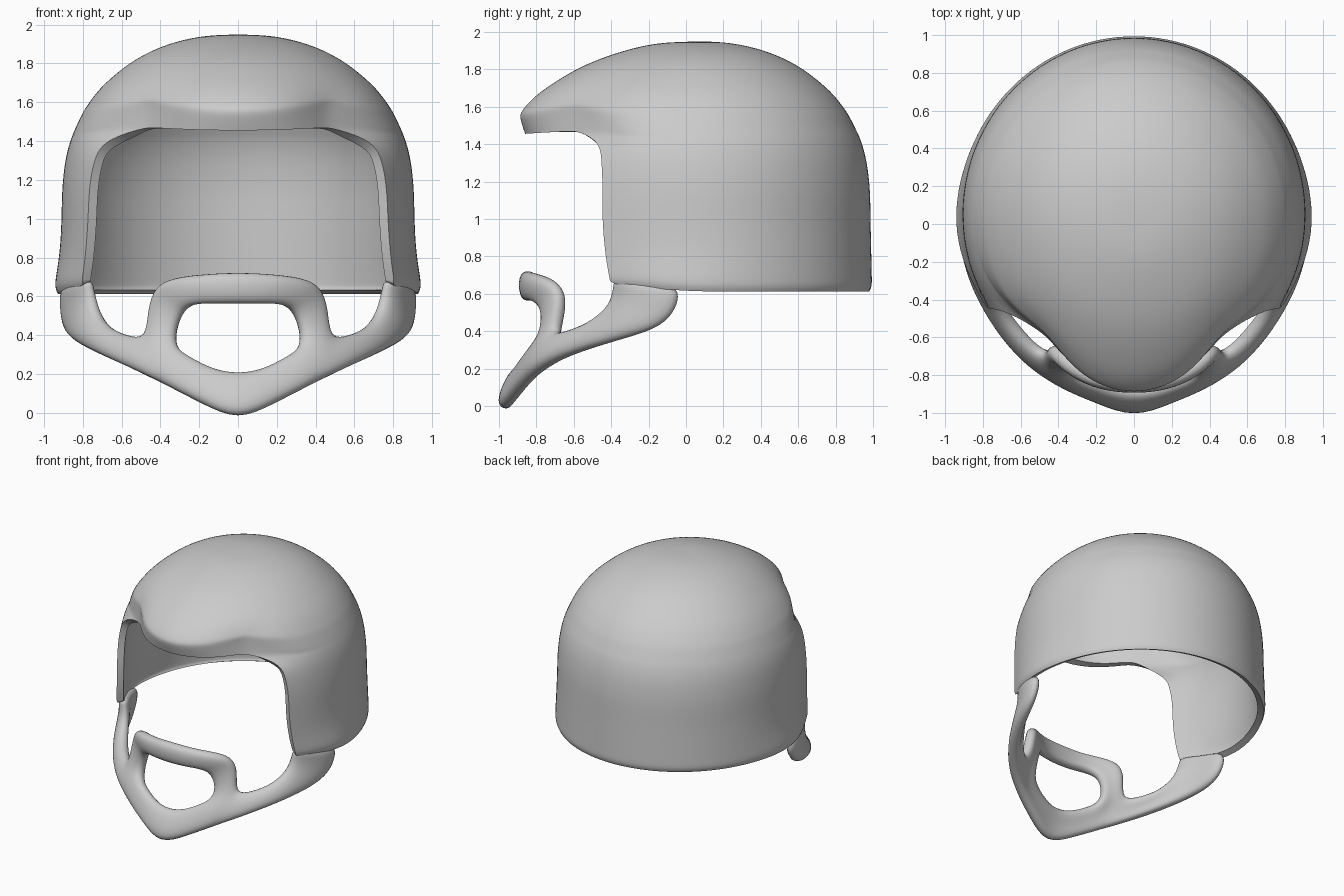
import bpy, bmesh, math

if "Cube" in bpy.data.objects:
    bpy.data.objects.remove(bpy.data.objects["Cube"])

grey = bpy.data.materials.new("plain grey")
grey.diffuse_color = (0.6, 0.6, 0.6, 1)
grey.use_nodes = True
grey.node_tree.nodes["Principled BSDF"].inputs["Base Color"].default_value = grey.diffuse_color


def finish(name, bm, mods):
    """Mirror the half mesh, apply the modifiers in order, smooth it."""
    me = bpy.data.meshes.new(name)
    bm.to_mesh(me)
    bm.free()
    me.materials.append(grey)
    ob = bpy.data.objects.new(name, me)
    bpy.context.collection.objects.link(ob)
    m = ob.modifiers.new("mirror", 'MIRROR')
    m.use_clip = True
    for kind, value in mods:
        m = ob.modifiers.new(kind.lower(), kind)
        if kind == 'SUBSURF':
            m.levels = m.render_levels = value
        else:
            m.thickness, m.offset = value, -1
    bpy.ops.object.select_all(action='DESELECT')
    ob.select_set(True)
    bpy.context.view_layer.objects.active = ob
    for m in list(ob.modifiers):
        bpy.ops.object.modifier_apply(modifier=m.name)
    bpy.ops.object.shade_smooth_by_angle(angle=math.radians(45))
    return ob


def dome(z):
    """Relative width of the shell at a height: upright wall, rounded crown."""
    h = max(0, (z - 1.1) / .852)
    return (1 - h ** 2.2) ** (1 / 2.2)


# Shell rows: height, front reach, angle of the face opening edge,
# depth of the dent beside the visor
ROWS = [
    (1.944, .16, 50, 0), (1.928, .27, 50, 0), (1.90, .38, 50, 0), (1.86, .505, 50, 0),
    (1.80, .645, 50, .005), (1.70, .805, 49, .03), (1.635, .885, 47, .065),
    (1.57, .94, 44, .105), (1.54, .945, 42, .12), (1.455, .915, 39, .115),
    (1.435, .91, 49, .09), (1.385, .92, 55.5, .06), (1.30, .93, 57, .03),
    (1.15, .93, 57.7, .015), (1.00, .935, 57.7, .005), (.82, .915, 58.2, 0),
    (.69, .90, 58.7, 0), (.64, .90, 59.5, 0), (.612, .895, 59.5, 0)]
FRONT, BACK, LIP = 7, 11, 9

bm = bmesh.new()
crown = bm.verts.new((0, .09, 1.95))
grid = []
for z, f, edge, dent in ROWS:
    row = []
    flare = max(0, min(1, (1.0 - z) / .35))
    tuck = .985 if z < .62 else 1
    a = (.914 + .018 * flare) * dome(z) * tuck
    b = (.942 + .008 * flare) * dome(z) * tuck
    for j in range(FRONT + BACK + 1):
        t = edge * j / FRONT if j <= FRONT else edge + (180 - edge) * (j - FRONT) / BACK
        r = 1 - dent * math.exp(-((t - 43) / (14 if t > 43 else 22)) ** 2)
        if z < .7:                                   # lower corner flares at the ear
            r += .02 * math.exp(-((t - 86) / 18) ** 2)
        c, s = math.cos(math.radians(t)), math.sin(math.radians(t))
        x = 0 if j in (0, FRONT + BACK) else a * r * s
        y = .05 - (f if c > 0 else b) * r * c
        zz = z
        if z < .7:                                   # lower edge lifts to the front
            zz += .04 * max(0, -y / .4)
        elif 1.45 < z < 1.6 and y < 0:               # visor lip arches at the sides
            rise = .04 if z > 1.5 else .015
            zz += rise * min(1, (x / .45) ** 2) * max(0, min(1, (65 - t) / 20))
        row.append(bm.verts.new((x, y, zz)))
    grid.append(row)
for j in range(FRONT + BACK):
    bm.faces.new((crown, grid[0][j], grid[0][j + 1]))
    for i in range(len(ROWS) - 1):
        if j >= FRONT or i < LIP:                    # leave the face opening free
            bm.faces.new((grid[i][j], grid[i + 1][j], grid[i + 1][j + 1], grid[i][j + 1]))
loose = [v for v in bm.verts if not v.link_faces]
bmesh.ops.delete(bm, geom=loose, context='VERTS')
finish("helmet_shell", bm, [('SUBSURF', 2), ('SOLIDIFY', .05)])

# Chin guard: outer contour and mouth hole contour of the ring, bottom to top
OUTER = [(0, -1.045, -.035), (.2, -.965, .055), (.40, -.88, .155), (.48, -.81, .29),
         (.495, -.73, .40), (.485, -.69, .53), (.465, -.69, .63), (.40, -.77, .69),
         (.22, -.87, .72), (0, -.89, .735)]
HOLE = [(0, -.92, .225), (.13, -.90, .245), (.24, -.865, .305), (.295, -.83, .335),
        (.325, -.80, .38), (.325, -.79, .45), (.295, -.80, .52), (.23, -.84, .55),
        (.12, -.87, .55), (0, -.88, .55)]
# Arm: lower and upper contour, from the ring to the cheek
LOWER = [(.58, -.755, .235), (.74, -.57, .30), (.875, -.32, .365), (.925, -.14, .42),
         (.94, -.05, .52), (.94, -.03, .65)]
UPPER = [(.58, -.65, .42), (.685, -.53, .46), (.75, -.44, .545), (.775, -.42, .61),
         (.79, -.415, .65), (.80, -.41, .69)]


def middle(p, q, bulge):
    """Point between two contours, pushed away from the vertical axis."""
    x, y, z = [(u + v) / 2 for u, v in zip(p, q)]
    k = 1 + bulge / math.hypot(x, y)
    return x * k, y * k, z


bm = bmesh.new()
ring = [[bm.verts.new(p) for p in (o, middle(o, h, .02), h)] for o, h in zip(OUTER, HOLE)]
arm = [[ring[2][0], ring[3][0], ring[4][0]]]
arm += [[bm.verts.new(p) for p in (lo, middle(lo, up, .03), up)] for lo, up in zip(LOWER, UPPER)]
for strip in (ring, arm):
    for p, q in zip(strip, strip[1:]):
        for k in (0, 1):
            bm.faces.new((p[k], q[k], q[k + 1], p[k + 1]))
finish("chin_guard", bm, [('SOLIDIFY', .09), ('SUBSURF', 2)])
